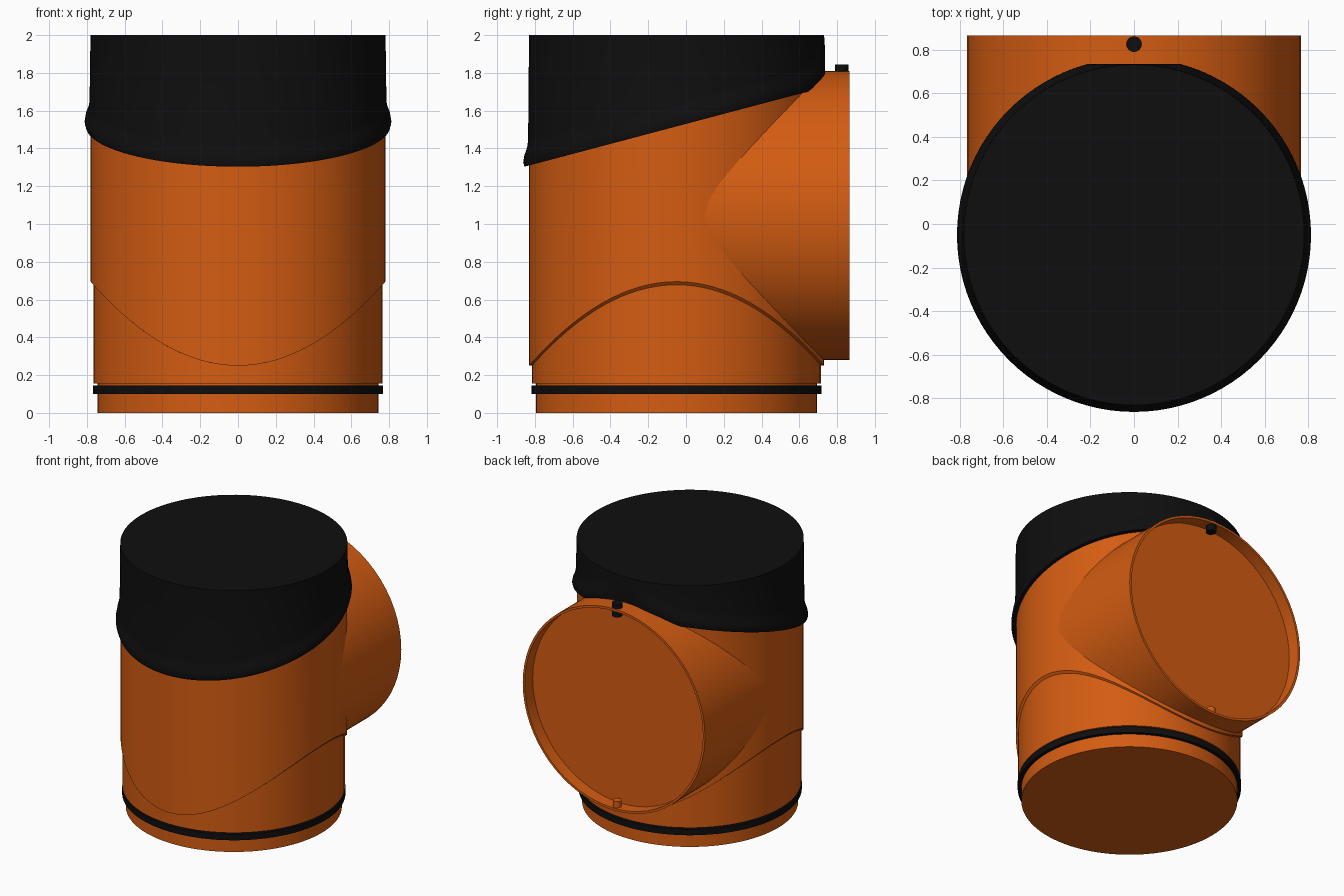
import bpy
import bmesh
from math import sin, cos, pi, sqrt, radians
from mathutils import Matrix, Vector

cube = bpy.data.objects.get("Cube")
if cube:
    bpy.data.objects.remove(cube, do_unlink=True)

BODY_Y = -0.05      # axis of the upright pipe
SLEEVE_R = 0.78
BRANCH_R = 0.765
BRANCH_Z = 1.045


def material(name, rgb):
    mat = bpy.data.materials.new(name)
    mat.use_nodes = True
    colour = (*rgb, 1)
    mat.diffuse_color = colour
    bsdf = mat.node_tree.nodes["Principled BSDF"]
    bsdf.inputs["Base Color"].default_value = colour
    bsdf.inputs["Roughness"].default_value = 0.6
    return mat


orange = material("orange plastic", (0.66, 0.108, 0.006))
black = material("black rubber", (0.0045, 0.0045, 0.0045))


def loft(name, rings, mat, cap_start=True, cap_end=True, closed=False, matrix=None):
    """Skin a list of equal point rings into one smooth-by-angle object."""
    bm = bmesh.new()
    loops = [[bm.verts.new(p) for p in ring] for ring in rings]
    pairs = list(zip(loops, loops[1:]))
    if closed:
        pairs.append((loops[-1], loops[0]))
    for low, high in pairs:
        n = len(low)
        for i in range(n):
            j = (i + 1) % n
            bm.faces.new((low[i], low[j], high[j], high[i]))
    if cap_start and not closed:
        bm.faces.new(loops[0][::-1])
    if cap_end and not closed:
        bm.faces.new(loops[-1])
    bmesh.ops.recalc_face_normals(bm, faces=bm.faces)
    if matrix:
        bm.transform(matrix)
    mesh = bpy.data.meshes.new(name)
    bm.to_mesh(mesh)
    bm.free()
    mesh.materials.append(mat)
    obj = bpy.data.objects.new(name, mesh)
    bpy.context.collection.objects.link(obj)
    bpy.ops.object.select_all(action='DESELECT')
    obj.select_set(True)
    bpy.context.view_layer.objects.active = obj
    bpy.ops.object.shade_smooth_by_angle(angle=radians(32))
    return obj


def ring(radius, height, centre_y=BODY_Y, n=96, max_y=None):
    """Circle of points; height is a number or a function of (x, y)."""
    points = []
    for i in range(n):
        a = 2 * pi * i / n
        x, y = radius * cos(a), centre_y + radius * sin(a)
        z = height(x, y) if callable(height) else height
        if max_y is not None:
            y = min(y, max_y)
        points.append(Vector((x, y, z)))
    return points


def turned(name, profile, mat, n=96, matrix=None, centre_y=BODY_Y, closed=False):
    return loft(name, [ring(r, z, centre_y, n) for r, z in profile], mat,
                closed=closed, matrix=matrix)


# Heights of the wavy sleeve edge and the slanted cap edge
def sleeve_edge(x, y):
    return 0.25 + 0.445 * (x / SLEEVE_R) ** 2


def cap_edge(x, y):
    slant = 1.53 + 0.265 * y
    if y > 0.3:
        saddle = BRANCH_Z + sqrt(max(0, BRANCH_R ** 2 - x ** 2))
        slant = max(slant, saddle)
    return slant


def above_cap_edge(offset):
    return lambda x, y: cap_edge(x, y) + offset


# Upright pipe: spigot, seal and lower body
turned("spigot", [(0.743, 0), (0.743, 0.17)], orange)
turned("seal_ring", [(0.73, 0.1), (0.768, 0.1), (0.768, 0.145), (0.73, 0.145)],
       black, closed=True)
turned("lower_body", [(0.765, 0.155), (0.765, 0.8)], orange)

# Outer sleeve with a wavy lower edge, ending under the cap
loft("upper_sleeve", [ring(0.76, sleeve_edge), ring(SLEEVE_R, sleeve_edge),
                      ring(SLEEVE_R, above_cap_edge(0.06))],
     orange, cap_start=False, cap_end=False)

# Cap with a flared lip that is flattened where it meets the branch
lip = [(0.775, 0), (0.805, 0), (0.812, 0.025), (0.806, 0.06),
       (0.792, 0.095), (0.786, 0.13)]
cap_rings = [ring(r, above_cap_edge(d), max_y=0.735) for r, d in lip]
cap_rings.append(ring(0.781, 2.0))
loft("cap", cap_rings, black, cap_start=False)

# Branch socket along +y, with a recessed end disc
along_y = Matrix.Translation((0, 0, BRANCH_Z)) @ Matrix.Rotation(radians(-90), 4, 'X')
turned("branch_pipe", [(BRANCH_R, 0), (BRANCH_R, 0.865), (0.748, 0.865), (0.748, 0.77)],
       orange, n=64, matrix=along_y, centre_y=0)

# Pins through the socket wall
turned("top_pin", [(0.036, 1.745), (0.036, 1.845)], black, n=16, centre_y=0.825)
turned("bottom_pin", [(0.03, 0.285), (0.03, 0.345)], orange, n=16, centre_y=0.825)
